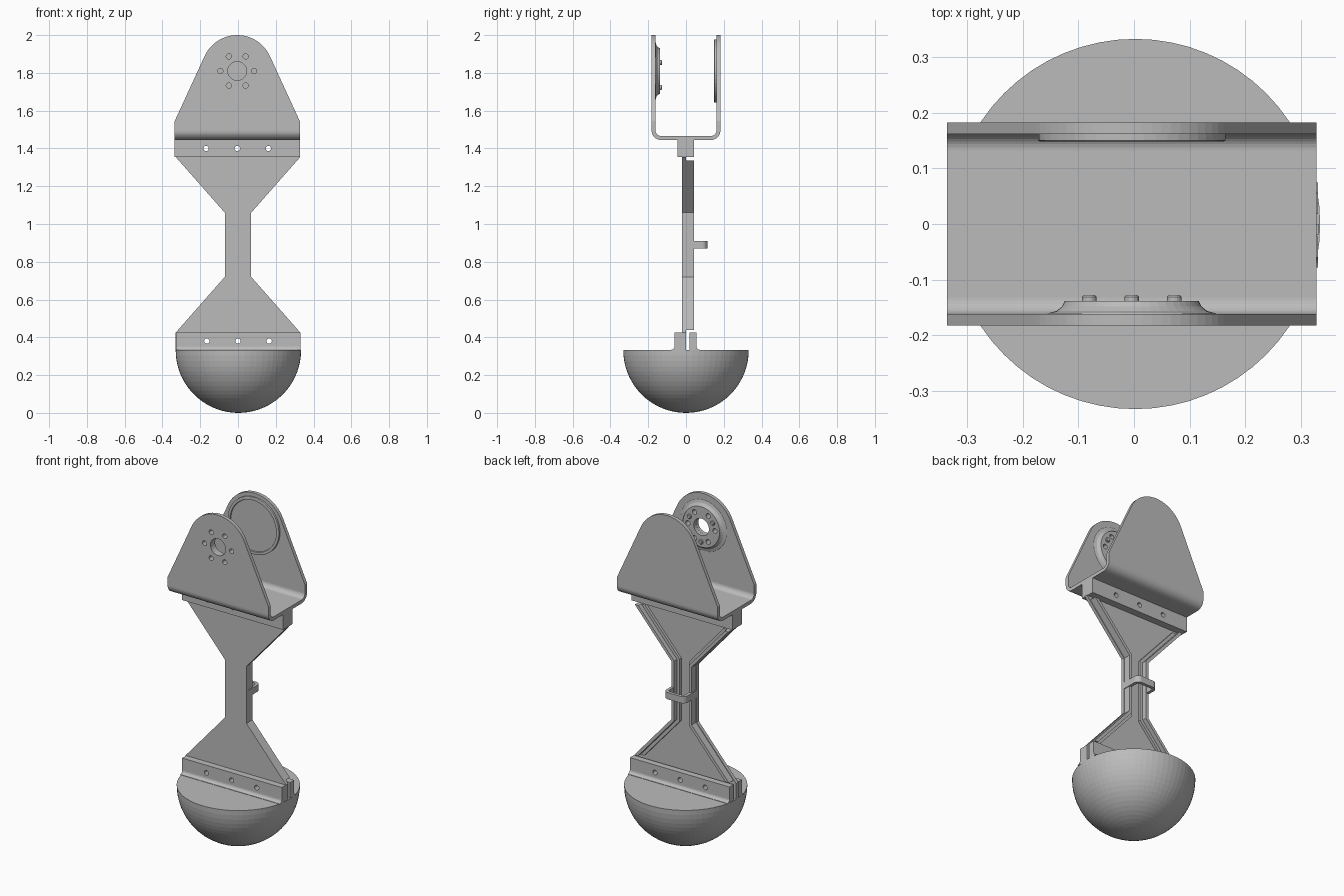
import bpy, bmesh
from math import sin, cos, pi, radians
from mathutils import Vector, Matrix

cube = bpy.data.objects.get("Cube")
if cube:
    bpy.data.objects.remove(cube)

grey = bpy.data.materials.new("plain grey")
grey.use_nodes = True
grey.diffuse_color = (0.5, 0.5, 0.5, 1)
grey.node_tree.nodes["Principled BSDF"].inputs["Base Color"].default_value = (0.5, 0.5, 0.5, 1)


def finish(name, bm):
    bmesh.ops.recalc_face_normals(bm, faces=bm.faces)
    mesh = bpy.data.meshes.new(name)
    bm.to_mesh(mesh)
    bm.free()
    mesh.materials.append(grey)
    obj = bpy.data.objects.new(name, mesh)
    bpy.context.scene.collection.objects.link(obj)
    return obj


def prism(name, points, axis, lo, hi):
    """Extrude a flat outline along an axis from lo to hi."""
    place = {"x": lambda a, b: (lo, a, b),
             "y": lambda a, b: (a, lo, b),
             "z": lambda a, b: (a, b, lo)}[axis]
    bm = bmesh.new()
    face = bm.faces.new([bm.verts.new(place(a, b)) for a, b in points])
    out = bmesh.ops.extrude_face_region(bm, geom=[face])
    move = Vector([hi - lo if axis == c else 0 for c in "xyz"])
    bmesh.ops.translate(bm, vec=move, verts=[v for v in out["geom"] if isinstance(v, bmesh.types.BMVert)])
    return finish(name, bm)


def lathe(name, profile, centre, axis="y", steps=48):
    """Spin (radius, height) points; a profile that starts off the axis is a closed ring."""
    bm = bmesh.new()
    verts = [bm.verts.new((r, 0, h)) for r, h in profile]
    edges = [bm.edges.new(p) for p in zip(verts, verts[1:])]
    if profile[0][0] > 0:
        edges.append(bm.edges.new((verts[-1], verts[0])))
    bmesh.ops.spin(bm, geom=verts + edges, cent=(0, 0, 0), axis=(0, 0, 1),
                   angle=2 * pi, steps=steps)
    bmesh.ops.remove_doubles(bm, verts=bm.verts, dist=0.0001)
    if axis == "y":
        bm.transform(Matrix.Rotation(-pi / 2, 4, "X"))
    bm.transform(Matrix.Translation(centre))
    return finish(name, bm)


def combine(obj, tool, operation="DIFFERENCE"):
    mod = obj.modifiers.new("shape", "BOOLEAN")
    mod.operation, mod.object, mod.solver = operation, tool, "EXACT"
    bpy.context.view_layer.objects.active = obj
    bpy.ops.object.modifier_apply(modifier=mod.name)


def drill(objs, spots, radius, lo, hi):
    """Cut round holes along y through each object."""
    for x, z in spots:
        bit = lathe("drill_bit", [(0, lo), (radius, lo), (radius, hi), (0, hi)], (x, 0, z), steps=20)
        bit.hide_render = True
        for obj in objs:
            combine(obj, bit)
        bpy.data.objects.remove(bit)


def arc(cx, cy, r, start, end, n=8):
    angles = [radians(start + (end - start) * i / n) for i in range(n + 1)]
    return [(cx + r * cos(a), cy + r * sin(a)) for a in angles]


def u_shape(half, floor, r, thick, top):
    """Outline of a U channel with rounded lower corners."""
    c, f = half - r, floor + r
    outer = [(-half, top)] + arc(-c, f, r, 180, 270) + arc(c, f, r, 270, 360) + [(half, top)]
    k = r - thick
    inner = [(half - thick, top)] + arc(c, f, k, 360, 270) + arc(-c, f, k, 270, 180) + [(thick - half, top)]
    return outer + inner


def rect(a0, a1, b0, b1):
    return [(a0, b0), (a1, b0), (a1, b1), (a0, b1)]


MID, HUB_Z = -0.004, 1.81
W = 0.331

# U bracket trimmed to a rounded triangular outline
bracket = prism("bracket", u_shape(0.182, 1.445, 0.05, 0.021, 2.1), "x", -0.4, 0.4)
outline = [(-W + MID, 1.4), (W + MID, 1.4), (W + MID, 1.545)]
outline += arc(MID, HUB_Z, 0.19, 24.5, 155.5, 24) + [(-W + MID, 1.545)]
trim = prism("bracket_trim", outline, "y", -0.3, 0.3)
trim.hide_render = True
combine(bracket, trim, "INTERSECT")
bpy.data.objects.remove(trim)

# Flared hub inside the front wall
hub = lathe("hub", [(0.05, -0.163), (0.153, -0.163), (0.15, -0.16), (0.135, -0.156),
                    (0.125, -0.148), (0.12, -0.138), (0.05, -0.138)], (MID, 0, HUB_Z))
drill([bracket], [(MID, HUB_Z)], 0.05, -0.25, -0.1)
bolts = arc(MID, HUB_Z, 0.089, 0, 300, 5)
drill([bracket, hub], bolts, 0.014, -0.25, -0.1)

# Locating pins on the hub
for i, (x, z) in enumerate(arc(MID, HUB_Z, 0.088, 30, 270, 2)):
    lathe(f"hub_pin_{i + 1}", [(0, -0.139), (0.013, -0.139), (0.013, -0.131),
                               (0.01, -0.127), (0, -0.127)], (x, 0, z), steps=16)

# Bearing disc with raised rim inside the back wall
lathe("bearing_disc", [(0, 0.162), (0.168, 0.162), (0.168, 0.15), (0.165, 0.148),
                       (0.152, 0.148), (0.15, 0.154), (0, 0.154)], (MID, 0, HUB_Z))

# Block joining the bracket to the leg
block = prism("upper_block", rect(-0.045, 0.043, 1.355, 1.45), "x", -W + MID, W + MID)
drill([block], [(x + MID, 1.4) for x in (-0.165, 0, 0.165)], 0.014, -0.1, 0.1)


def leg_edge(inset, top, bottom):
    """Right-hand edge of the hourglass leg, moved inwards by inset."""
    slope, shift = 0.881, 0.378 * inset
    x = lambda dz: 0.07 + slope * dz - 1.333 * inset
    return [(x(top - 1.06), top), (0.07 - inset, 1.06 + shift),
            (0.07 - inset, 0.72 - shift), (x(0.72 - bottom), bottom)]


# Hourglass leg plate with a straight foot tab
side = leg_edge(0, 1.356, 0.425) + [(0.33, 0.325)]
leg = prism("leg_plate", side + [(-x, z) for x, z in reversed(side)], "y", -0.02, 0)

# Stiffening ribs with a low inner step down both edges of the back
for sign, label in ((1, "left"), (-1, "right")):
    for part, near, far, depth in (("rib", 0.004, 0.022, 0.042), ("rib_step", 0.022, 0.04, 0.016)):
        strip = leg_edge(near, 1.335, 0.44) + leg_edge(far, 1.335, 0.44)[::-1]
        prism(f"{label}_{part}", [(sign * x, z) for x, z in strip], "y", -0.002, depth)

# Cable loop behind the waist
loop = u_shape(0.07, -0.113, 0.03, 0.018, 0)
prism("cable_loop", [(a, -b) for a, b in loop], "z", 0.87, 0.91)

# Clamp jaws on the foot, with a small fillet at the base
jaws = []
for sign, label, inner, outer in ((-1, "front", 0.022, 0.06), (1, "back", 0.018, 0.056)):
    shape = [(inner, 0.33), (outer + 0.018, 0.33), (outer + 0.018, 0.334)]
    shape += arc(outer + 0.018, 0.352, 0.018, 270, 180, 4) + [(outer, 0.425), (inner, 0.425)]
    jaws.append(prism(f"{label}_clamp_jaw", [(sign * y, z) for y, z in shape], "x", -0.325, 0.33))
drill(jaws + [leg], [(x, 0.38) for x in (-0.165, 0, 0.165)], 0.014, -0.1, 0.1)

# Half-ball foot
R = 0.332
lathe("foot", arc(0, R, R, -90, 0, 18) + [(0, R)], (0.002, 0, 0), axis="z", steps=64)
